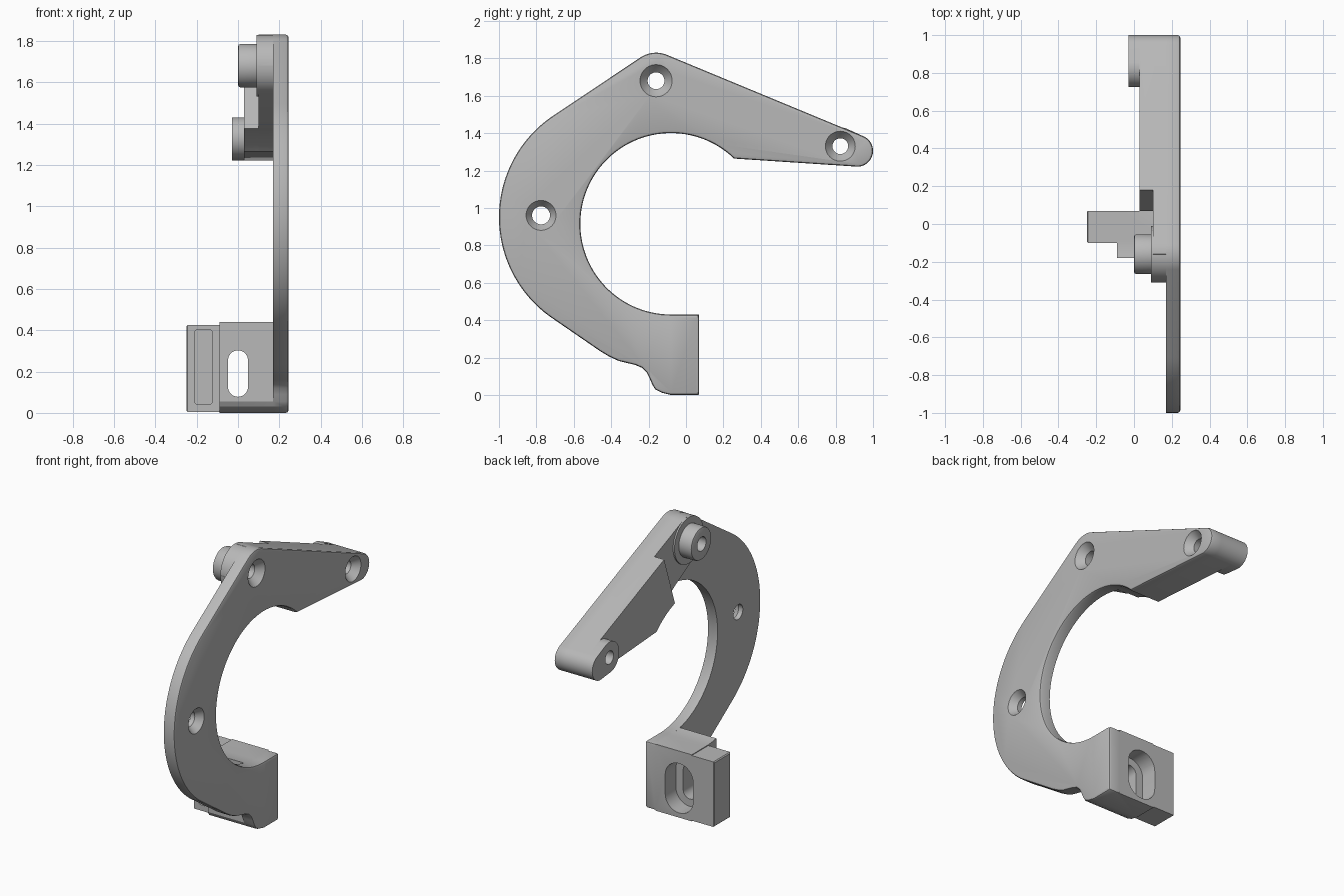
import bpy, bmesh, math

if "Cube" in bpy.data.objects:
    bpy.data.objects.remove(bpy.data.objects["Cube"])

metal = bpy.data.materials.new("grey metal")
metal.diffuse_color = (0.48, 0.48, 0.48, 1)
metal.use_nodes = True
metal.node_tree.nodes["Principled BSDF"].inputs["Base Color"].default_value = metal.diffuse_color

X_BACK, X_FACE = 0.17, 0.245
RING, RING_R = (-0.08, 0.915), 0.485
HUB, TIP, MID = (-0.16, 1.68), (0.825, 1.33), (-0.775, 0.96)
TIP_END = (0.915, 1.305)


def arc(c, r, a0, a1, n):
    """Points on an arc in the YZ plane, angles in degrees."""
    return [(c[0] + r * math.cos(math.radians(a0 + (a1 - a0) * i / n)),
             c[1] + r * math.sin(math.radians(a0 + (a1 - a0) * i / n))) for i in range(n + 1)]


def circle(c, r, n=48):
    return arc(c, r, 0, 360, n)[:-1]


def loft(name, rings, chamfer_max=0, chamfer_min=0, seg=2):
    """Solid through matching rings of 3D points; optional bevel of its two caps."""
    bm = bmesh.new()
    loops = [[bm.verts.new(p) for p in ring] for ring in rings]
    n = len(loops[0])
    for a, b in zip(loops, loops[1:]):
        for i in range(n):
            bm.faces.new((a[i], a[(i + 1) % n], b[(i + 1) % n], b[i]))
    low = bm.faces.new(loops[0][::-1])
    top = bm.faces.new(loops[-1])
    bmesh.ops.recalc_face_normals(bm, faces=bm.faces)
    for face, w in ((top, chamfer_max), (low, chamfer_min)):
        if w:
            bmesh.ops.bevel(bm, geom=list(face.edges), offset=w, segments=seg,
                            profile=0.5, affect='EDGES')
    me = bpy.data.meshes.new(name)
    bm.to_mesh(me)
    bm.free()
    me.materials.append(metal)
    ob = bpy.data.objects.new(name, me)
    bpy.context.collection.objects.link(ob)
    return ob


def prism(name, pts, x0, x1, **kw):
    return loft(name, [[(x, y, z) for y, z in pts] for x in (x0, x1)], **kw)


def slot(name, x, z, half_w, half_h, r, y0, y1):
    """Rounded slot cutter running along Y."""
    pts = []
    for k, (sx, sz) in enumerate(((1, 1), (-1, 1), (-1, -1), (1, -1))):
        c = (x + sx * (half_w - r), z + sz * (half_h - r))
        pts += arc(c, r, 90 * k, 90 * k + 90, 8)
    return loft(name, [[(px, y, pz) for px, pz in pts] for y in (y0, y1)])


def combine(body, other, op):
    m = body.modifiers.new(op, 'BOOLEAN')
    m.operation, m.object, m.solver = op, other, 'EXACT'
    bpy.context.view_layer.objects.active = body
    bpy.ops.object.modifier_apply(modifier=m.name)
    bpy.data.objects.remove(other)


# Shared edge curves
foot = [(-0.08, 0.0), (-0.13, 0.012), (-0.165, 0.03), (-0.18, 0.055)]
tip_arc = arc(TIP_END, 0.085, -86, 68, 20)
arm_low = arc(RING, RING_R, 72, 46, 10)          # underside of the arm, up to its corner
ring_inner = arc(RING, RING_R, 46, 270, 72)

# Hook plate
outline = (tip_arc
           + arc(HUB, 0.15, 68, 123, 10)
           + arc((-0.346, 0.95), 0.654, 123, 234, 40)
           + [(-0.46, 0.235), (-0.41, 0.205), (-0.36, 0.182), (-0.27, 0.16), (-0.235, 0.145),
              (-0.21, 0.12), (-0.195, 0.09)]
           + foot[::-1]
           + [(0.055, 0.0), (0.066, 0.004), (0.07, 0.015), (0.07, 0.415), (0.066, 0.426), (0.055, 0.43)]
           + ring_inner[::-1])
plate = prism("hook_plate", outline, X_BACK, X_FACE, chamfer_max=0.014)

# Thick arm, the web joining it to the hub, and the bosses
line_z = lambda y: TIP_END[1] + 0.079 - (y - 0.947) * math.tan(math.radians(22))
hub_web = (arc(RING, RING_R, 73, 46, 11) + tip_arc
           + arc(HUB, 0.15, 68, 90, 5) + arc(HUB, 0.15, 180, 240, 8))
top_l, top_r = tip_arc[-1], arc(HUB, 0.15, 68, 68, 1)[0]
f = (0.18 - top_l[0]) / (top_r[0] - top_l[0])
step_top = (0.18, top_l[1] + f * (top_r[1] - top_l[1]))
parts = [
    prism("hub_web", hub_web, 0.10, X_BACK + 0.0),
    prism("arm", arm_low + tip_arc + [step_top], 0.03, 0.10),
    prism("hub_boss", circle(HUB, 0.149), 0.09, X_BACK + 0.02),
    prism("hub_collar", circle(HUB, 0.105), 0.0, 0.12, chamfer_min=0.012),
    prism("tip_boss", tip_arc + arc(TIP, 0.1, 72, 256, 24), -0.03, 0.03),
]

# Clamp block with its narrower outer half
block = ([(0.07, 0.0), (0.07, 0.43), (-0.08, 0.43)]
         + arc(RING, RING_R, 268, 258, 4) + foot[::-1])
parts.append(prism("clamp_block", block, -0.09, X_BACK))
parts.append(prism("clamp_outer", [(-0.10, 0.005), (0.07, 0.005), (0.07, 0.425), (-0.10, 0.425)],
                   -0.25, -0.09, chamfer_min=0.006, seg=1))
for p in parts:
    combine(plate, p, 'UNION')

# Countersunk screw holes
for c, r, big in ((HUB, 0.045, 0.086), (TIP, 0.042, 0.08), (MID, 0.048, 0.08)):
    profile = ((-0.3, r), (0.20, r), (X_FACE - 0.012, big - 0.008), (X_FACE, big), (0.3, big))
    cutter = loft("screw_cutter", [[(x, y, z) for y, z in circle(c, rad)] for x, rad in profile])
    combine(plate, cutter, 'DIFFERENCE')

# Clamp slot, its recess at the back, and the front pocket
for args in ((0.0, 0.19, 0.048, 0.112, 0.047, -0.4, 0.3),
             (0.0, 0.19, 0.10, 0.16, 0.099, -0.04, 0.3),
             (-0.167, 0.222, 0.043, 0.18, 0.015, -0.3, -0.02)):
    combine(plate, slot("slot_cutter", *args), 'DIFFERENCE')

bpy.ops.object.select_all(action='DESELECT')
plate.select_set(True)
bpy.context.view_layer.objects.active = plate
bpy.ops.object.shade_smooth_by_angle(angle=math.radians(30))
plate.name = "hook_bracket"
